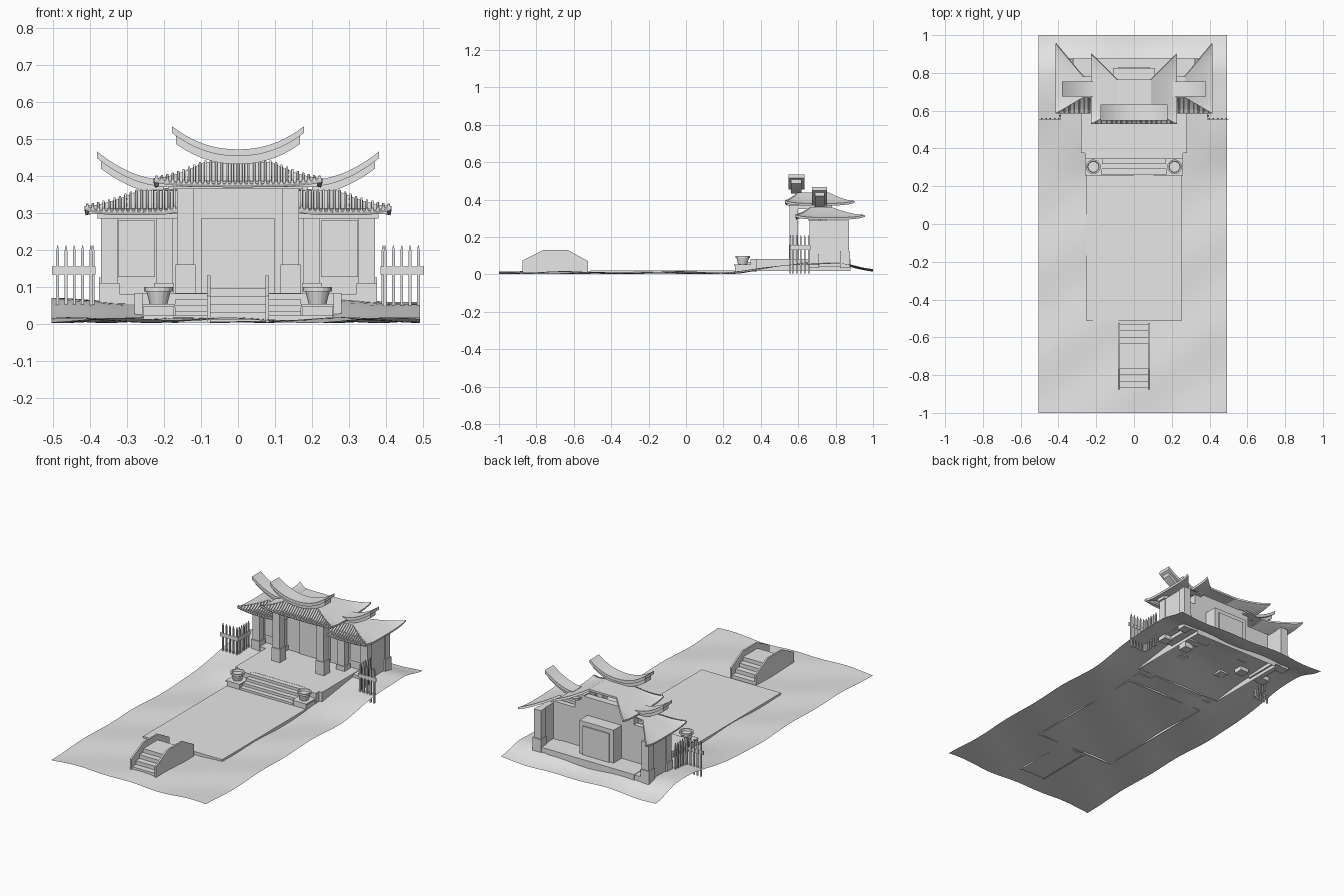
import bpy, bmesh, math

cube = bpy.data.objects.get("Cube")
if cube:
    bpy.data.objects.remove(cube, do_unlink=True)

stone = bpy.data.materials.new("pale_grey_stone")
stone.use_nodes = True
grey = (0.8, 0.8, 0.8, 1)
stone.diffuse_color = grey
stone.node_tree.nodes["Principled BSDF"].inputs["Base Color"].default_value = grey


def finish(name, bm):
    bmesh.ops.recalc_face_normals(bm, faces=bm.faces)
    mesh = bpy.data.meshes.new(name)
    bm.to_mesh(mesh)
    bm.free()
    mesh.materials.append(stone)
    obj = bpy.data.objects.new(name, mesh)
    bpy.context.scene.collection.objects.link(obj)
    return obj


def loft(bm, rings, caps=True):
    """Skin a list of equal closed rings."""
    loops = [[bm.verts.new(p) for p in ring] for ring in rings]
    for a, b in zip(loops, loops[1:]):
        for i in range(len(a)):
            j = (i + 1) % len(a)
            bm.faces.new((a[i], a[j], b[j], b[i]))
    if caps:
        bm.faces.new(loops[0])
        bm.faces.new(loops[-1])


def add_box(bm, x0, x1, y0, y1, z0, z1, bottom=True):
    rings = [[(x0, y0, z), (x1, y0, z), (x1, y1, z), (x0, y1, z)] for z in (z0, z1)]
    loft(bm, rings)
    if not bottom:
        bm.faces.ensure_lookup_table()
        bm.faces.remove(bm.faces[-2])


def box(name, *dims, bottom=True):
    bm = bmesh.new()
    add_box(bm, *dims, bottom=bottom)
    return finish(name, bm)


def side_box(name, s, x0, x1, *dims):
    return box(name, *sorted((s * x0, s * x1)), *dims)


def lerp(a, b, t):
    return a + (b - a) * t


def smooth(a, b, v):
    t = min(1, max(0, (v - a) / (b - a)))
    return t * t * (3 - 2 * t)


# Rolling ground sheet, rising under the gatehouse
bm = bmesh.new()
bmesh.ops.create_grid(bm, x_segments=24, y_segments=48, size=1)
for v in bm.verts:
    x, y = v.co.x * 0.499 - 0.006, v.co.y
    wave = 0.004 * math.sin(17 * x + 5 * y) + 0.004 * math.sin(13 * y - 9 * x)
    hill = 0.052 * smooth(0.22, 0.68, y) - 0.04 * smooth(0.8, 1, y)
    v.co = (x, y, 0.01 + wave + hill)
ground = finish("ground", bm)
for p in ground.data.polygons:
    p.use_smooth = True
if sum(p.normal.z for p in ground.data.polygons) < 0:
    ground.data.flip_normals()

# Forecourt and podium
box("forecourt_slab", -0.255, 0.255, -0.51, 0.26, 0.004, 0.022, bottom=False)
box("podium", -0.28, 0.28, 0.375, 0.88, 0.02, 0.083, bottom=False)
for i in range(4):
    box("podium_step", -0.17, 0.17, 0.262 + i * 0.028, 0.38, 0.015, 0.034 + i * 0.016)

# Stepped bridge with shaped side panels
profile = [(-0.875, 0.004), (-0.875, 0.075), (-0.765, 0.13),
           (-0.63, 0.13), (-0.525, 0.072), (-0.525, 0.004)]
for s in (-1, 1):
    bm = bmesh.new()
    loft(bm, [[(x, y, z) for y, z in profile] for x in (s * 0.075, s * 0.084)])
    finish("bridge_side_panel", bm)
for i in range(4):
    inset = i * 0.034
    box("bridge_step", -0.075, 0.075, -0.868 + inset, -0.53 - inset, 0.006, 0.03 + i * 0.022)

# Pedestals, planters and cheek blocks beside the podium steps
for s in (-1, 1):
    side_box("planter_pedestal", s, 0.175, 0.255, 0.262, 0.345, 0.015, 0.046)
    side_box("pedestal_cap", s, 0.17, 0.26, 0.257, 0.345, 0.046, 0.054)
    side_box("step_cheek", s, 0.17, 0.26, 0.345, 0.376, 0.02, 0.083)
    bm = bmesh.new()
    shape = [(0.024, 0.054), (0.033, 0.088), (0.039, 0.088), (0.039, 0.099),
             (0.031, 0.099), (0.028, 0.088)]
    loft(bm, [[(s * 0.215 + r * math.cos(a * math.tau / 16),
                0.303 + r * math.sin(a * math.tau / 16), z) for a in range(16)]
              for r, z in shape])
    finish("planter", bm)


# Pillars with square bases
def pillar(s, x, y, base, mid, top):
    h = 0.0225
    side_box("pillar_base", s, x - h - 0.005, x + h + 0.005, y - h - 0.005, y + h + 0.005, base, mid)
    side_box("pillar", s, x - h, x + h, y - h, y + h, mid, top)


for s in (-1, 1):
    pillar(s, 0.142, 0.577, 0.05, 0.16, 0.37)
    pillar(s, 0.348, 0.684, 0.035, 0.11, 0.29)
    pillar(s, 0.2, 0.684, 0.035, 0.11, 0.29)
    pillar(s, 0.348, 0.85, 0.035, 0.125, 0.29)
    side_box("bay_wall", s, 0.18, 0.345, 0.72, 0.75, 0.06, 0.3)
    side_box("bay_wall_panel", s, 0.225, 0.325, 0.712, 0.721, 0.127, 0.28)
    side_box("bay_end_wall", s, 0.33, 0.365, 0.7, 0.83, 0.06, 0.29)
    side_box("bay_plinth", s, 0.27, 0.33, 0.66, 0.875, 0.04, 0.08)
    side_box("bay_beam", s, 0.15, 0.38, 0.655, 0.71, 0.285, 0.31)
    side_box("bay_eave_board", s, 0.15, 0.405, 0.595, 0.61, 0.297, 0.312)

# Central walls
box("central_wall", -0.19, 0.19, 0.71, 0.75, 0.06, 0.38)
box("door_panel", -0.1, 0.1, 0.703, 0.711, 0.083, 0.285)
box("rear_door_block", -0.11, 0.11, 0.75, 0.825, 0.06, 0.275)
box("rear_door_inset", -0.085, 0.085, 0.825, 0.832, 0.07, 0.25)
box("central_beam", -0.175, 0.175, 0.55, 0.605, 0.365, 0.39)
box("central_eave_board", -0.215, 0.215, 0.54, 0.556, 0.37, 0.386)
for s in (-1, 1):
    side_box("central_side_beam", s, 0.13, 0.165, 0.6, 0.75, 0.35, 0.385)


# Curved hip roofs, open at the rear, with rows of roll tiles on the front
def roof(name, s, eave, top, z0, z1, both):
    (l0, r0, f0, b0), (l1, r1, f1, b1) = eave, top

    def point(e0, e1, t0, t1, u, t):
        x = lerp(lerp(e0[0], e1[0], u), lerp(t0[0], t1[0], u), t)
        y = lerp(lerp(e0[1], e1[1], u), lerp(t0[1], t1[1], u), t)
        lift = 0.014 * abs(2 * u - 1) ** 4 * (1 - t) ** 2
        return (s * x, y, lerp(z0, z1, t ** 1.25) + lift)

    front = ((l0, f0), (r0, f0), (l1, f1), (r1, f1))
    slopes = [front, ((r0, f0), (r0, b0), (r1, f1), (r1, b1)),
              ((l1, f1), (r1, f1), (l1, b1), (r1, b1))]
    if both:
        slopes.append(((l0, b0), (l0, f0), (l1, b1), (l1, f1)))
    bm = bmesh.new()
    for k, slope in enumerate(slopes):
        if k == 2:
            quad = [slope[i] for i in (0, 1, 3, 2)]
            bm.faces.new([bm.verts.new((s * x, y, z1)) for x, y in quad])
            continue
        n, m = 12, 6
        grid = [[bm.verts.new(point(*slope, i / n, j / m)) for i in range(n + 1)]
                for j in range(m + 1)]
        for j in range(m):
            for i in range(n):
                bm.faces.new((grid[j][i], grid[j][i + 1], grid[j + 1][i + 1], grid[j + 1][i]))
    bmesh.ops.remove_doubles(bm, verts=bm.verts, dist=0.0005)
    obj = finish(name, bm)
    if sum(p.normal.z * p.area for p in obj.data.polygons) < 0:
        obj.data.flip_normals()
    thick = obj.modifiers.new("thickness", "SOLIDIFY")
    thick.thickness = 0.012
    thick.offset = -1

    bm = bmesh.new()
    count = round((r0 - l0) / 0.0145)
    for i in range(count):
        x = lerp(l0, r0, (i + 0.5) / count)
        t_max = min(0.95, (r0 - x) / (r0 - r1))
        if both:
            t_max = min(t_max, (x - l0) / (l1 - l0))
        rings = []
        for k in range(4):
            t = t_max * k / 3
            left, right = lerp(l0, l1, t), lerp(r0, r1, t)
            px, py, pz = point(*front, (x - left) / (right - left), t)
            w = 0.0042
            rings.append([(px - w, py, pz - 0.004), (px + w, py, pz - 0.004),
                          (px + w * 0.6, py, pz + 0.007), (px - w * 0.6, py, pz + 0.007)])
        loft(bm, rings)
    finish(name + "_tiles", bm)


roof("central_roof", 1, (-0.228, 0.228, 0.53, 0.9), (-0.09, 0.09, 0.6, 0.765), 0.38, 0.438, True)
for s in (-1, 1):
    roof("bay_roof", s, (0.15, 0.415, 0.585, 0.955), (0.15, 0.27, 0.67, 0.78), 0.305, 0.36, False)


# Upswept ridge ornaments
def ridge(name, s, x0, x1, y, width, height, thick):
    bm = bmesh.new()
    rings = []
    for i in range(21):
        x = lerp(x0, x1, i / 20)
        z = height(x)
        rings.append([(s * x, y - width / 2, z), (s * x, y + width / 2, z),
                      (s * x, y + width / 2, z + thick), (s * x, y - width / 2, z + thick)])
    loft(bm, rings)
    finish(name, bm)


def main_curve(x):
    return 0.432 + 0.062 * abs(x / 0.178) ** 2.2


def bay_curve(x):
    return 0.352 + 0.075 * ((x - 0.2) / 0.18) ** 1.9


ridge("central_ridge_base", 1, -0.168, 0.168, 0.59, 0.055, main_curve, 0.025)
ridge("central_ridge_cap", 1, -0.178, 0.178, 0.59, 0.085, lambda x: main_curve(x) + 0.022, 0.018)
for s in (-1, 1):
    ridge("bay_ridge_base", s, 0.2, 0.37, 0.715, 0.05, bay_curve, 0.022)
    ridge("bay_ridge_cap", s, 0.2, 0.382, 0.715, 0.08, lambda x: bay_curve(x) + 0.02, 0.018)


# Picket fences that turn a corner on each side
def picket(bm, x, y):
    def ring(r, z):
        return [(x - r, y - r, z), (x + r, y - r, z), (x + r, y + r, z), (x - r, y + r, z)]
    loft(bm, [ring(0.004, 0.005), ring(0.004, 0.195), ring(0.001, 0.212)])


for s in (-1, 1):
    bm = bmesh.new()
    for i in range(5):
        picket(bm, s * (0.398 + i * 0.0225), 0.558)
        picket(bm, s * 0.392, 0.572 + i * 0.021)
    add_box(bm, *sorted((s * 0.386, s * 0.503)), 0.553, 0.557, 0.133, 0.155)
    add_box(bm, *sorted((s * 0.386, s * 0.39)), 0.553, 0.665, 0.133, 0.155)
    finish("picket_fence", bm)
